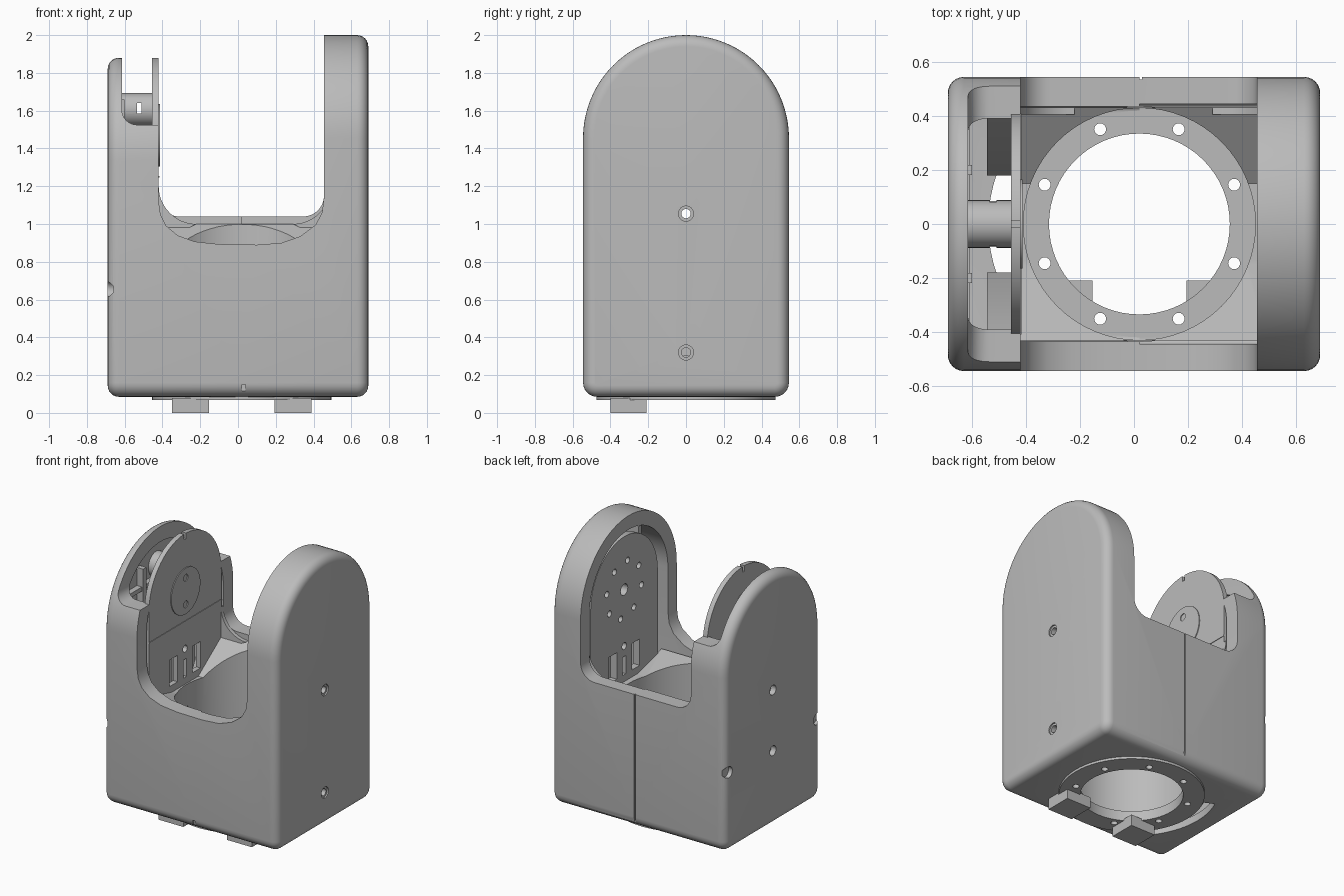
import bpy, bmesh
from math import sin, cos, pi, radians

if "Cube" in bpy.data.objects:
    bpy.data.objects.remove(bpy.data.objects["Cube"], do_unlink=True)

grey = bpy.data.materials.new("warm_grey")
grey.use_nodes = True
grey.diffuse_color = (0.5, 0.5, 0.5, 1)
grey.node_tree.nodes["Principled BSDF"].inputs["Base Color"].default_value = (0.5, 0.5, 0.5, 1)

PLACE = {"x": lambda u, v, w: (w, u, v), "y": lambda u, v, w: (u, w, v), "z": lambda u, v, w: (u, v, w)}
HALF, AXIS, MID = 0.545, 1.46, 0.02


def loft(name, rings, axis="x"):
    """Skin equal-length outlines; each ring is (outline, position along axis)."""
    bm = bmesh.new()
    loops = [[bm.verts.new(PLACE[axis](u, v, w)) for u, v in pts] for pts, w in rings]
    n = len(loops[0])
    for a, b in zip(loops, loops[1:]):
        for i in range(n):
            j = (i + 1) % n
            bm.faces.new((a[i], a[j], b[j], b[i]))
    bm.faces.new(loops[0])
    bm.faces.new(loops[-1])
    bmesh.ops.recalc_face_normals(bm, faces=bm.faces)
    mesh = bpy.data.meshes.new(name)
    bm.to_mesh(mesh)
    bm.free()
    mesh.materials.append(grey)
    ob = bpy.data.objects.new(name, mesh)
    bpy.context.collection.objects.link(ob)
    return ob


def prism(name, pts, a, b, axis="x"):
    return loft(name, [(pts, a), (pts, b)], axis)


def arc(cu, cv, r, a0, a1, n=12):
    return [(cu + r * cos(radians(a0 + (a1 - a0) * i / n)),
             cv + r * sin(radians(a0 + (a1 - a0) * i / n))) for i in range(n + 1)]


def circle(cu, cv, r, n=24):
    return arc(cu, cv, r, 0, 360 - 360 / n, n - 1)


def rect(u0, u1, v0, v1):
    return [(u0, v0), (u1, v0), (u1, v1), (u0, v1)]


def arch(r, centre, bottom, corner=0.02):
    """Round-topped outline with rounded bottom corners."""
    return (arc(0, centre, r, 0, 180, 48)
            + arc(corner - r, bottom + corner, corner, 180, 270, 6)
            + arc(r - corner, bottom + corner, corner, 270, 360, 6))


def cut(ob, *cutters):
    bpy.context.view_layer.objects.active = ob
    for c in cutters:
        m = ob.modifiers.new("cut", "BOOLEAN")
        m.operation, m.solver, m.object = "DIFFERENCE", "EXACT", c
        bpy.ops.object.modifier_apply(modifier=m.name)
        bpy.data.objects.remove(c, do_unlink=True)
    return ob


def shell(name, end, top, edge=0.06):
    """Half housing with a rounded outer end."""
    side = 1 if end > 0 else -1
    rings = [(arch(HALF, top - HALF, 0.085, 0.075), MID)]
    for i in range(7):
        t = i / 6 * pi / 2
        d = edge * (1 - cos(t))
        rings.append((arch(HALF - d, top - HALF, 0.085 + d, 0.075 - d), end - side * edge * (1 - sin(t))))
    return loft(name, rings)


def saddle_cutters():
    """Gap between the arms: curved dip in front, level sill behind."""
    front = [(-0.42, 2.2), (-0.42, 1.12), (-0.41, 1.05), (-0.38, 0.99), (-0.32, 0.94), (-0.23, 0.907),
             (-0.1, 0.893), (0.1, 0.89), (0.23, 0.9), (0.33, 0.935), (0.41, 0.995), (0.445, 1.06),
             (0.455, 1.14), (0.455, 2.2)]
    back = ([(-0.42, 2.2)] + arc(-0.31, 1.15, 0.11, 180, 270) + arc(0.345, 1.15, 0.11, 270, 360)
            + [(0.455, 2.2)])
    return (prism("front_dip", front, -0.7, 0.0, "y"), prism("back_dip", back, -0.01, 0.7, "y"))


def bore(y, z, a, b, r=0.025):
    return prism("bore", circle(y, z, r), a, b)


# Tall right-hand half of the housing
tall = shell("tall_arm_shell", 0.69, 2.0)
cut(tall, *saddle_cutters(),
    prism("cavity", arch(0.445, 1.455, 0.14), -0.1, 0.64),
    prism("floor_hole", circle(MID, 0, 0.42, 64), 0, 0.3, "z"),
    bore(0, 1.055, 0.5, 0.8), bore(0, 0.32, 0.5, 0.8),
    bore(0, 1.055, 0.68, 0.8, 0.04), bore(0, 0.32, 0.68, 0.8, 0.04),
    prism("back_seam", rect(0, 0.03, 0, 1.2), 0.535, 0.6, "y"),
    prism("front_notch", rect(0, 0.04, 0, 0.15), -0.6, -0.53, "y"))

# Short left-hand half with an open-sided head
short = shell("short_arm_shell", -0.69, 1.88)
head = [(-0.615, 2.2)] + arc(-0.535, 1.605, 0.08, 180, 270, 8) + [(-0.3, 1.525), (-0.3, 2.2)]
cut(short, *saddle_cutters(),
    prism("head_gap", head, -0.7, 0.7, "y"),
    prism("cavity", arch(0.435, 1.335, 0.14), -0.65, 0.1),
    prism("floor_hole", circle(MID, 0, 0.42, 64), 0, 0.3, "z"),
    prism("arc_slot", arc(MID, 0, 0.56, 155, 215) + arc(MID, 0, 0.485, 215, 155), 0, 0.3, "z"),
    bore(0, 1.055, -0.8, -0.6, 0.035), bore(0, 0.62, -0.8, -0.6, 0.035),
    bore(0.5, 0.655, -0.8, -0.66, 0.04), bore(-0.5, 0.655, -0.8, -0.66, 0.04),
    prism("trim_line", rect(-0.8, -0.3, 1.44, 1.475), -0.6, -0.535, "y"))

# Stiffening ribs inside the two arms
for s in (-1, 1):
    prism("short_arm_rib", rect(s * 0.2 - 0.018, s * 0.2 + 0.018, 0.3, 1.66), -0.66, -0.6)
    prism("tall_arm_rib", rect(s * 0.25 - 0.015, s * 0.25 + 0.015, 0.3, 1.81), 0.54, 0.645)
for z in (1.2, 1.5):
    prism("short_arm_cross_rib", rect(-0.42, 0.42, z, z + 0.03), -0.66, -0.61)
prism("tall_arm_cross_rib", rect(-0.44, 0.44, 1.42, 1.45), 0.54, 0.645)

# Inner plate of the short arm, with slots and a pivot hub
plate = prism("short_arm_plate", arch(0.41, 1.47, 0.3), -0.455, -0.42)
cut(plate, bore(0, 1.055, -0.6, -0.3),
    prism("top_notch", rect(-0.012, 0.012, 1.84, 1.95), -0.6, -0.3),
    *[prism("slot", rect(y - w, y + w, 0.85, z), -0.6, -0.3)
      for y, w, z in ((-0.13, 0.045, 1.04), (0, 0.018, 0.98), (0.13, 0.045, 1.04))])
hub = prism("pivot_hub", circle(0, 1.47, 0.165, 48), -0.45, -0.414)
cut(hub, bore(0, 1.375, -0.44, -0.3), bore(0, 1.565, -0.44, -0.3))
prism("plate_bend", rect(-0.41, 0.41, 1.245, 1.255), -0.45, -0.416)

# Post tying the short arm's plate to its cover
post = prism("tie_post", circle(0, 1.605, 0.088, 32), -0.655, -0.45)
cut(post, prism("post_slot", rect(-0.535, -0.51, 1.585, 1.64), -0.2, 0.2, "y"))

# Inner plate of the tall arm, with its bolt circle
plate = prism("tall_arm_plate", arch(0.38, AXIS, 0.3), 0.49, 0.54)
cut(plate, bore(0, AXIS, 0.4, 0.6, 0.04), bore(0, 1.055, 0.4, 0.6),
    *[bore(0.2 * cos(a), AXIS + 0.2 * sin(a), 0.4, 0.6, 0.022) for a in [i * pi / 4 + 0.2 for i in range(8)]],
    *[prism("slot", rect(y - w, y + w, 0.85, z), 0.4, 0.6)
      for y, w, z in ((-0.13, 0.045, 1.04), (0, 0.018, 0.98), (0.13, 0.045, 1.04))])

# Sloped saddle block with the round well through it
slope = [(-0.432, 0.3), (0.432, 0.3), (0.432, 1.0), (0.15, 0.8), (-0.15, 0.8), (-0.432, 0.87)]
block = prism("well_block", slope, -0.425, 0.495)
cut(block, prism("well", circle(MID, 0, 0.43, 64), 0, 2, "z"), bore(0, 0.62, -0.6, -0.3))
well = prism("well_tube", circle(MID, 0, 0.437, 64), 0.12, 0.5, "z")
cut(well, prism("well", circle(MID, 0, 0.43, 64), 0, 2, "z"))

# Concave gussets behind the well, and wedges behind the short plate
for s, x in ((1, -0.42), (-1, 0.49)):
    curve = [(x, 0.9)] + [(x + s * u, v) for u, v in arc(0.2, 1.2, 0.2, 270, 180)]
    prism("gusset", curve, 0.405, 0.432, "y")
for s in (-1, 1):
    prism("side_wedge", [(s * 0.43, 0.5), (s * 0.18, 0.5), (s * 0.18, 0.62), (s * 0.43, 1.1)], -0.545, -0.45)

# Bolted base ring and feet
ring = prism("base_ring", circle(MID, 0, 0.475, 64), 0.068, 0.14, "z")
cut(ring, prism("ring_hole", circle(MID, 0, 0.335, 64), 0, 1, "z"),
    *[prism("bolt_hole", circle(MID + 0.38 * cos(a), 0.38 * sin(a), 0.022, 16), 0, 1, "z")
      for a in [radians(22.5 + 45 * i) for i in range(8)]])
for s in (-1, 1):
    x = MID + s * 0.272
    foot = [(x - 0.098, -0.21), (x - 0.098, -0.3), (x - s * 0.098, -0.4),
            (x + s * 0.03, -0.4), (x + 0.098, -0.3), (x + 0.098, -0.21)]
    prism("foot", rect(x - 0.098, x + 0.098, -0.4, -0.21), 0.0, 0.08, "z")

# Smooth the rounded surfaces while keeping hard edges
bpy.ops.object.select_all(action="DESELECT")
for ob in bpy.context.collection.objects:
    if ob.type == "MESH" and grey.name in ob.data.materials:
        ob.select_set(True)
        bpy.context.view_layer.objects.active = ob
bpy.ops.object.shade_smooth_by_angle(angle=radians(35))
